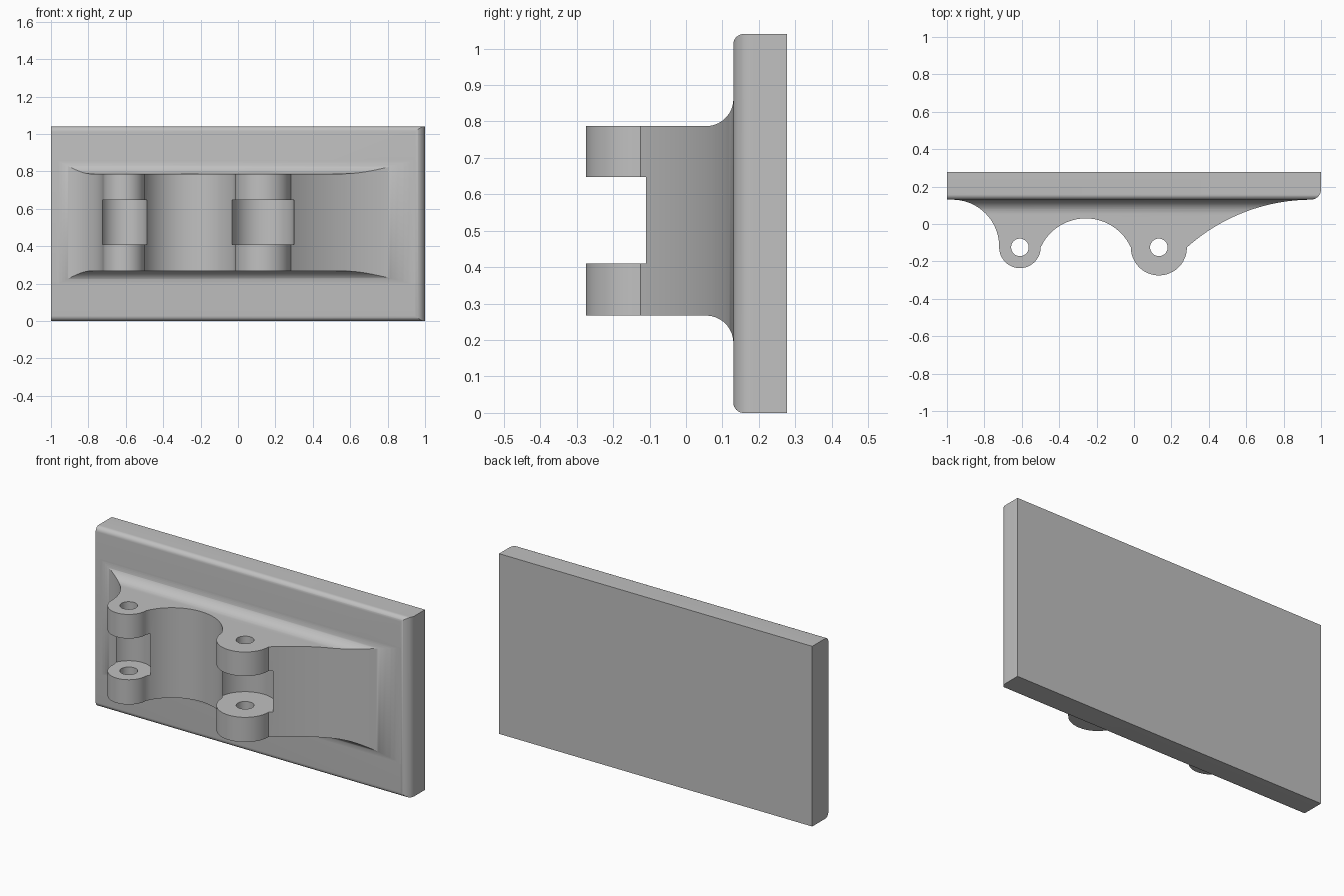
import bpy, math

old = bpy.data.objects.get("Cube")
if old:
    bpy.data.objects.remove(old, do_unlink=True)

grey = bpy.data.materials.new("plain_grey")
grey.use_nodes = True
colour = (0.53, 0.53, 0.53, 1)
grey.diffuse_color = colour
grey.node_tree.nodes["Principled BSDF"].inputs["Base Color"].default_value = colour

HEIGHT, FRONT, BACK = 1.04, 0.13, 0.277
BODY_LOW, BODY_HIGH = 0.267, 0.787


def arc(cx, cy, r, start, end, steps=24):
    """Points along a circular arc, angles in degrees."""
    angles = [math.radians(start + (end - start) * i / steps) for i in range(steps + 1)]
    return [(cx + r * math.cos(a), cy + r * math.sin(a)) for a in angles]


def prism(name, outline, low, high, along_x=False):
    """Extrude an (x, y) outline along z, or a (y, z) outline along x."""
    def place(p, h):
        return (h, p[0], p[1]) if along_x else (p[0], p[1], h)
    n = len(outline)
    verts = [place(p, h) for h in (low, high) for p in outline]
    faces = [list(range(n))[::-1], list(range(n, 2 * n))]
    faces += [(i, (i + 1) % n, n + (i + 1) % n, n + i) for i in range(n)]
    mesh = bpy.data.meshes.new(name)
    mesh.from_pydata(verts, [], faces)
    mesh.materials.append(grey)
    obj = bpy.data.objects.new(name, mesh)
    bpy.context.collection.objects.link(obj)
    return obj


def select(obj):
    bpy.ops.object.select_all(action='DESELECT')
    obj.select_set(True)
    bpy.context.view_layer.objects.active = obj


def combine(obj, cutter, operation):
    select(obj)
    mod = obj.modifiers.new("cut", 'BOOLEAN')
    mod.operation, mod.solver, mod.object = operation, 'EXACT', cutter
    bpy.ops.object.modifier_apply(modifier=mod.name)
    bpy.data.objects.remove(cutter, do_unlink=True)


# Back plate: rounded at the front of its top, bottom and left-hand end
r, e = 0.028, 0.055
plan = [(-1, BACK), (-1, FRONT)] + arc(1 - e, FRONT + e, e, -90, 0, 10) + [(1, BACK)]
side = ([(BACK, 0)] + arc(FRONT + r, r, r, 270, 180, 8)
        + arc(FRONT + r, HEIGHT - r, r, 180, 90, 8) + [(BACK, HEIGHT)])
plate = prism("back_plate", plan, -0.1, HEIGHT + 0.1)
combine(plate, prism("plate_side", side, -1.1, 1.1, True), 'INTERSECT')

# Hinge body: plan with two round lugs and sweeping concave flanks
AXIS = -0.125
lugs = [(-0.61, 0.111, 0.125), (0.133, 0.15, 0.168)]   # x, radius, clearance radius
flank_r = 0.25
left_x = lugs[0][0] - lugs[0][1] - flank_r
valley_l, valley_r = lugs[0][0] + lugs[0][1], lugs[1][0] - lugs[1][1]
half, sag = (valley_r - valley_l) / 2, 0.155
valley_rad = (half ** 2 + sag ** 2) / (2 * sag)
spread = math.degrees(math.asin(half / valley_rad))
end_x, start_x = 0.95, lugs[1][0] + lugs[1][1]
run, rise = end_x - start_x, FRONT - AXIS
sweep_rad = (run ** 2 + rise ** 2) / (2 * rise)
sweep = math.degrees(math.asin(run / sweep_rad))

plan = [(left_x, 0.2)] + arc(left_x, FRONT - flank_r, flank_r, 90, 0)
plan += arc(lugs[0][0], AXIS, lugs[0][1], 180, 360)
plan += arc((valley_l + valley_r) / 2, AXIS + sag - valley_rad, valley_rad,
            90 + spread, 90 - spread)[1:-1]
plan += arc(lugs[1][0], AXIS, lugs[1][1], 180, 360)
plan += arc(end_x, FRONT - sweep_rad, sweep_rad, 90 + sweep, 90, 32)[1:]
plan += [(end_x, 0.2)]

# Side outline flares into the plate with a fillet above and below
f = 0.075
side = ([(-0.4, BODY_LOW)] + arc(FRONT - f, BODY_LOW - f, f, 90, 0, 14)
        + [(0.22, BODY_LOW - f), (0.22, BODY_HIGH + f)]
        + arc(FRONT - f, BODY_HIGH + f, f, 0, -90, 14) + [(-0.4, BODY_HIGH)])
body = prism("hinge_body", plan, 0.1, 0.95)
combine(body, prism("body_side", side, -1.1, 1.1, True), 'INTERSECT')

# Knuckle clearances and pin holes
for x, radius, clearance in lugs:
    combine(body, prism("clearance", arc(x, AXIS, clearance, 0, 352.5, 47), 0.41, 0.648),
            'DIFFERENCE')
    combine(body, prism("pin_hole", arc(x, AXIS, 0.047, 0, 348.75, 31), 0, 1), 'DIFFERENCE')

for obj in (plate, body):
    select(obj)
    bpy.ops.object.shade_smooth_by_angle(angle=math.radians(30))
